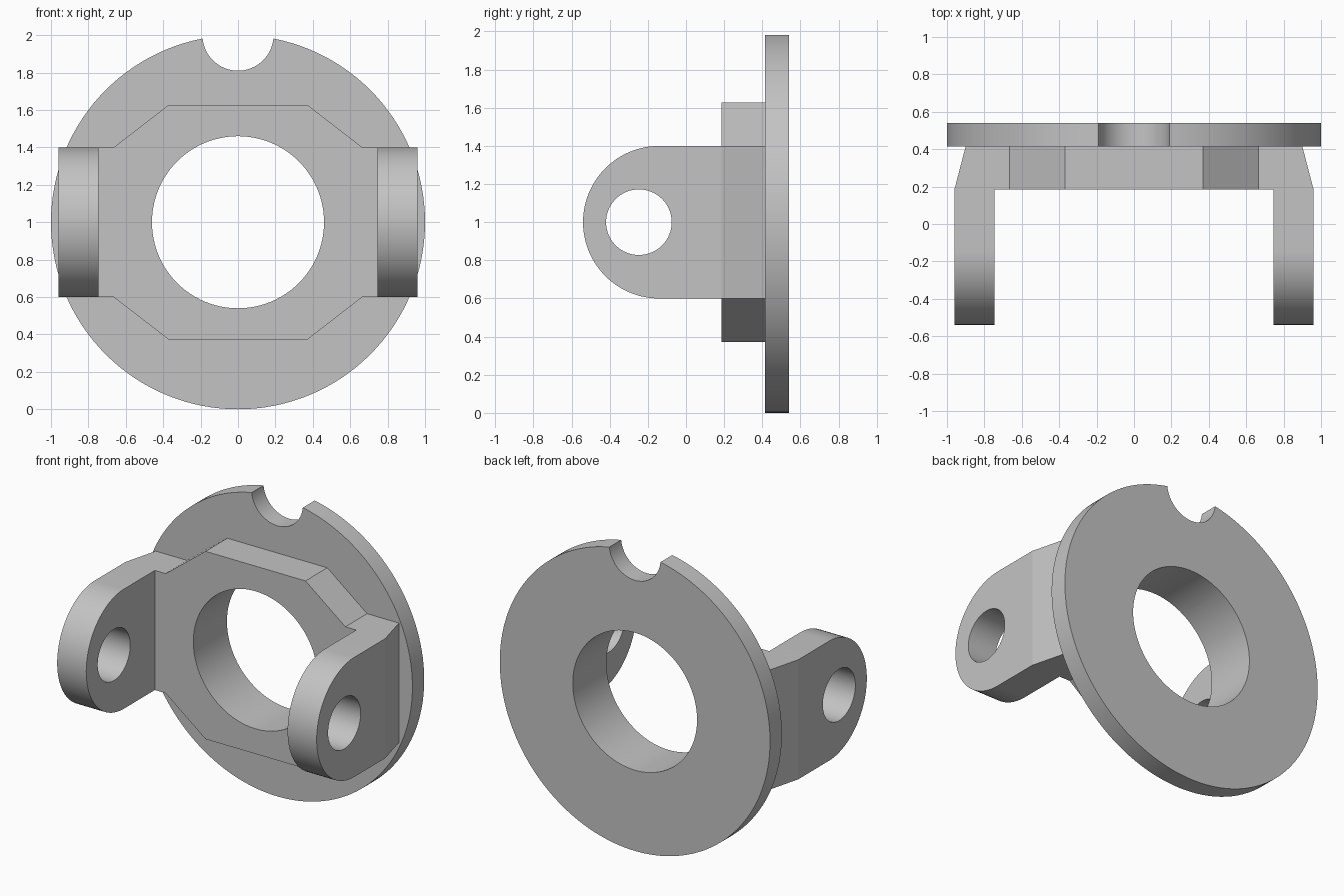
import bpy
import bmesh
from math import pi, radians, sin, cos
from mathutils import Vector

cube = bpy.data.objects.get("Cube")
if cube:
    bpy.data.objects.remove(cube, do_unlink=True)

GREY = (0.55, 0.55, 0.55, 1.0)
grey = bpy.data.materials.new("plain grey")
grey.use_nodes = True
grey.diffuse_color = GREY
grey.node_tree.nodes["Principled BSDF"].inputs["Base Color"].default_value = GREY

MID = 1.0                                  # height of the main axis
BACK, STEP, FRONT = 0.54, 0.415, 0.185     # disc back, disc front, yoke front
EAR_IN, EAR_OUT, EAR_ROOT = 0.745, 0.96, 0.90
EAR_R = 0.40


def arc(cu, cv, r, start, end, steps):
    """Points on an arc, both ends included."""
    return [(cu + r * cos(start + (end - start) * i / steps),
             cv + r * sin(start + (end - start) * i / steps))
            for i in range(steps + 1)]


def circle(cu, cv, r, steps=96):
    return arc(cu, cv, r, 0, 2 * pi, steps)[:-1]


def prism(name, outline, axis, a, b):
    """Extrude an outline along 'y' (points are x, z) or 'x' (points are y, z)."""
    def place(u, v, d):
        return Vector((u, d, v)) if axis == "y" else Vector((d, u, v))

    bm = bmesh.new()
    face = bm.faces.new([bm.verts.new(place(u, v, a)) for u, v in outline])
    ext = bmesh.ops.extrude_face_region(bm, geom=[face], use_keep_orig=True)
    moved = [g for g in ext["geom"] if isinstance(g, bmesh.types.BMVert)]
    bmesh.ops.translate(bm, verts=moved, vec=place(0, 0, b - a))
    bmesh.ops.recalc_face_normals(bm, faces=bm.faces)
    mesh = bpy.data.meshes.new(name)
    bm.to_mesh(mesh)
    bm.free()
    mesh.materials.append(grey)
    obj = bpy.data.objects.new(name, mesh)
    bpy.context.collection.objects.link(obj)
    return obj


def finish(obj, cutters):
    """Cut the openings, then shade curved walls smooth."""
    bpy.ops.object.select_all(action="DESELECT")
    obj.select_set(True)
    bpy.context.view_layer.objects.active = obj
    for cutter in cutters:
        mod = obj.modifiers.new("cut", "BOOLEAN")
        mod.operation = "DIFFERENCE"
        mod.solver = "EXACT"
        mod.object = cutter
        bpy.ops.object.modifier_apply(modifier=mod.name)
    bpy.ops.object.shade_smooth_by_angle(angle=radians(30))


# Helpers for the openings
bore = prism("bore_cutter", circle(0, MID, 0.46), "y", -0.1, 0.8)
notch = prism("notch_cutter", circle(0, 2.0, 0.19, 64), "y", 0.3, 0.8)
pin = prism("pin_cutter", circle(-0.247, MID, 0.172, 64), "x", -1.2, 1.2)

# Flange disc with centre bore and top notch
flange = prism("flange_disc", circle(0, MID, 1.0, 128), "y", STEP, BACK)
finish(flange, [bore, notch])

# Raised yoke plate, its ends narrowing towards the disc
quarter = [(EAR_OUT, 0.4), (0.665, 0.4), (0.37, 0.628)]
upper = quarter + [(-x, z) for x, z in reversed(quarter)]
outline = [(x, MID + z) for x, z in upper] + [(x, MID - z) for x, z in reversed(upper)]
plate = prism("yoke_plate", outline, "y", FRONT, STEP)
for v in plate.data.vertices:
    if v.co.y > 0.3 and abs(v.co.x) > 0.9:
        v.co.x = EAR_ROOT if v.co.x > 0 else -EAR_ROOT
finish(plate, [bore])

# Rounded ears with pin holes
profile = [(FRONT, MID + EAR_R)]
profile += arc(EAR_R - 0.54, MID, EAR_R, pi / 2, 3 * pi / 2, 48)
profile += [(FRONT, MID - EAR_R)]
for side, sign in (("left", 1), ("right", -1)):
    ear = prism(side + "_ear", profile, "x", sign * EAR_IN, sign * EAR_OUT)
    finish(ear, [pin])

for cutter in (bore, notch, pin):
    bpy.data.objects.remove(cutter, do_unlink=True)
